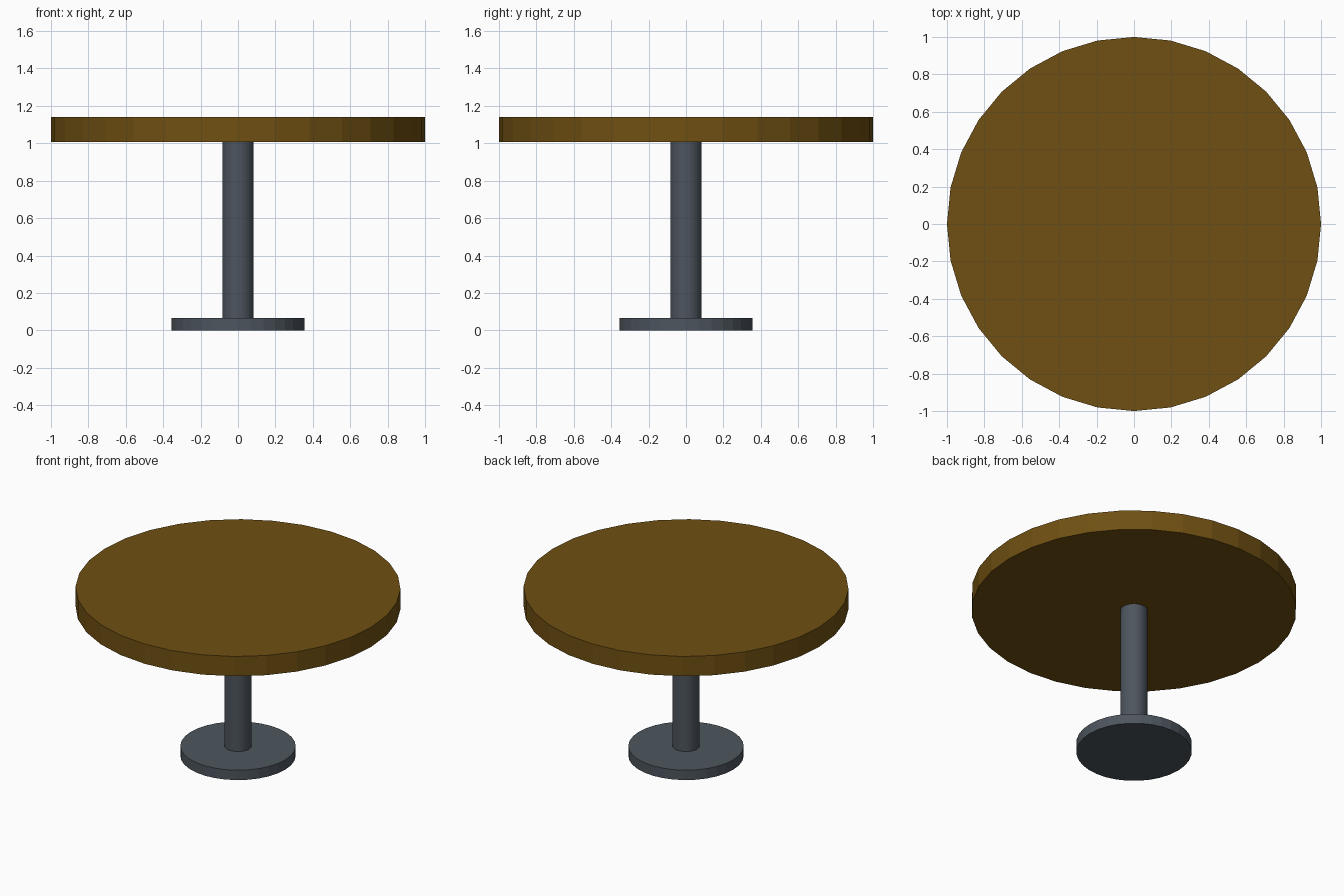
import bpy

if "Cube" in bpy.data.objects:
    bpy.data.objects.remove(bpy.data.objects["Cube"])


def material(name, color):
    mat = bpy.data.materials.new(name)
    mat.diffuse_color = (*color, 1.0)
    mat.use_nodes = True
    mat.node_tree.nodes["Principled BSDF"].inputs["Base Color"].default_value = mat.diffuse_color
    return mat


def disc(name, radius, z0, z1, mat):
    bpy.ops.mesh.primitive_cylinder_add(
        vertices=32, radius=radius, depth=z1 - z0, location=(0, 0, (z0 + z1) / 2))
    obj = bpy.context.object
    obj.name = name
    obj.data.materials.append(mat)
    return obj


wood = material("wood", (0.16, 0.08, 0.006))
metal = material("metal", (0.075, 0.092, 0.112))

# Foot plate, column and round top, stacked upward
disc("base", 0.355, 0.0, 0.067, metal)
disc("column", 0.083, 0.067, 1.006, metal)
disc("tabletop", 1.0, 1.006, 1.14, wood)
